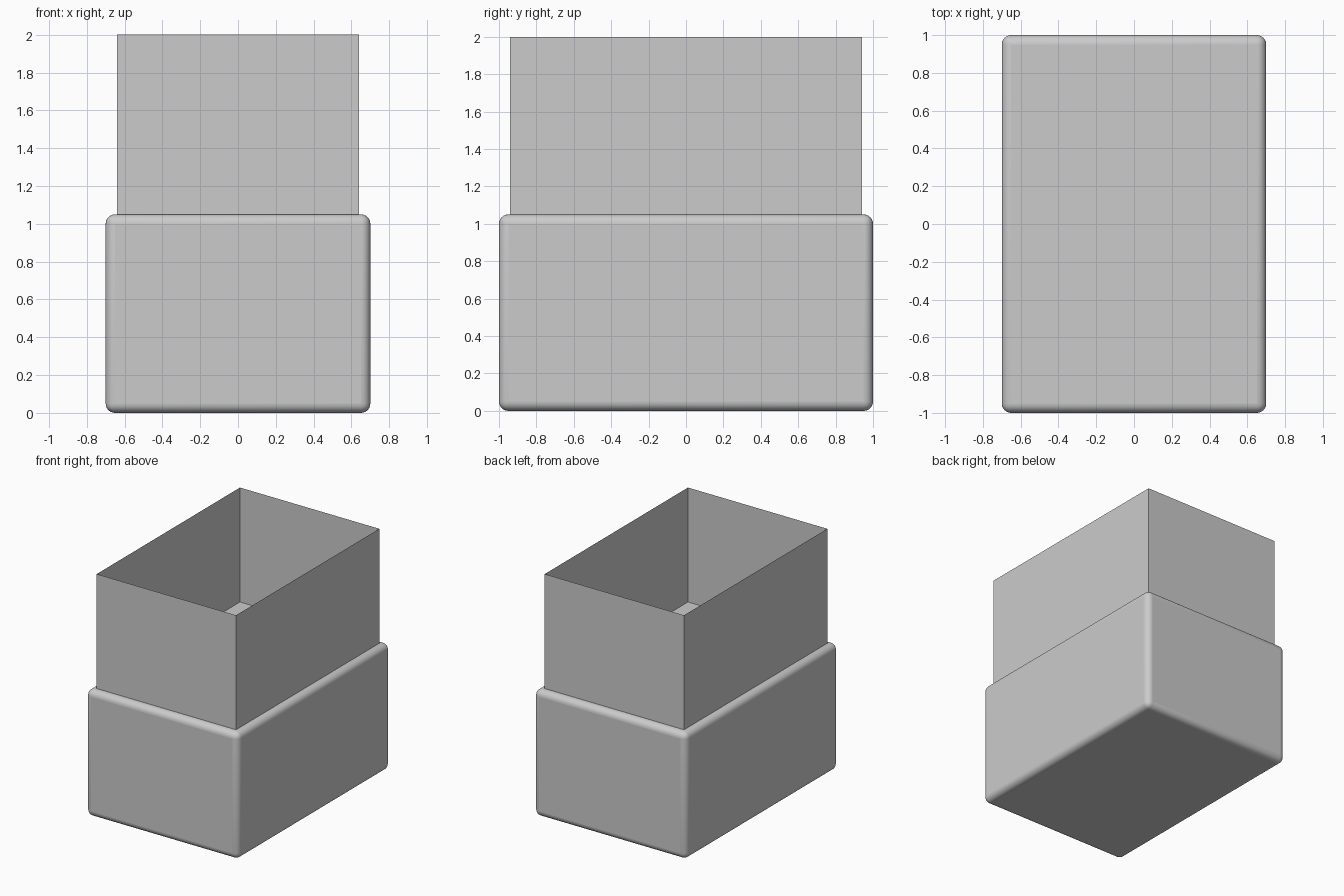
import bpy, bmesh

if "Cube" in bpy.data.objects:
    bpy.data.objects.remove(bpy.data.objects["Cube"])


def make_object(name, bm):
    mesh = bpy.data.meshes.new(name)
    bm.to_mesh(mesh)
    bm.free()
    obj = bpy.data.objects.new(name, mesh)
    bpy.context.collection.objects.link(obj)
    return obj


def box_bmesh(half_x, half_y, z0, z1):
    bm = bmesh.new()
    bmesh.ops.create_cube(bm, size=1)
    for v in bm.verts:
        v.co = (v.co.x * 2 * half_x, v.co.y * 2 * half_y,
                z1 if v.co.z > 0 else z0)
    return bm


BASE_TOP = 1.05

# Rounded solid base
base = make_object("rounded_base", box_bmesh(0.70, 1.00, 0.0, BASE_TOP))
bevel = base.modifiers.new("rounded_edges", 'BEVEL')
bevel.width = 0.05
bevel.segments = 6
bpy.context.view_layer.objects.active = base
base.select_set(True)
bpy.ops.object.shade_smooth_by_angle()

# Thin open sleeve standing on the base: a box without top and bottom
bm = box_bmesh(0.64, 0.94, BASE_TOP, 2.0)
bm.normal_update()
caps = [f for f in bm.faces if abs(f.normal.z) > 0.5]
bmesh.ops.delete(bm, geom=caps, context='FACES_ONLY')
make_object("open_sleeve", bm)
